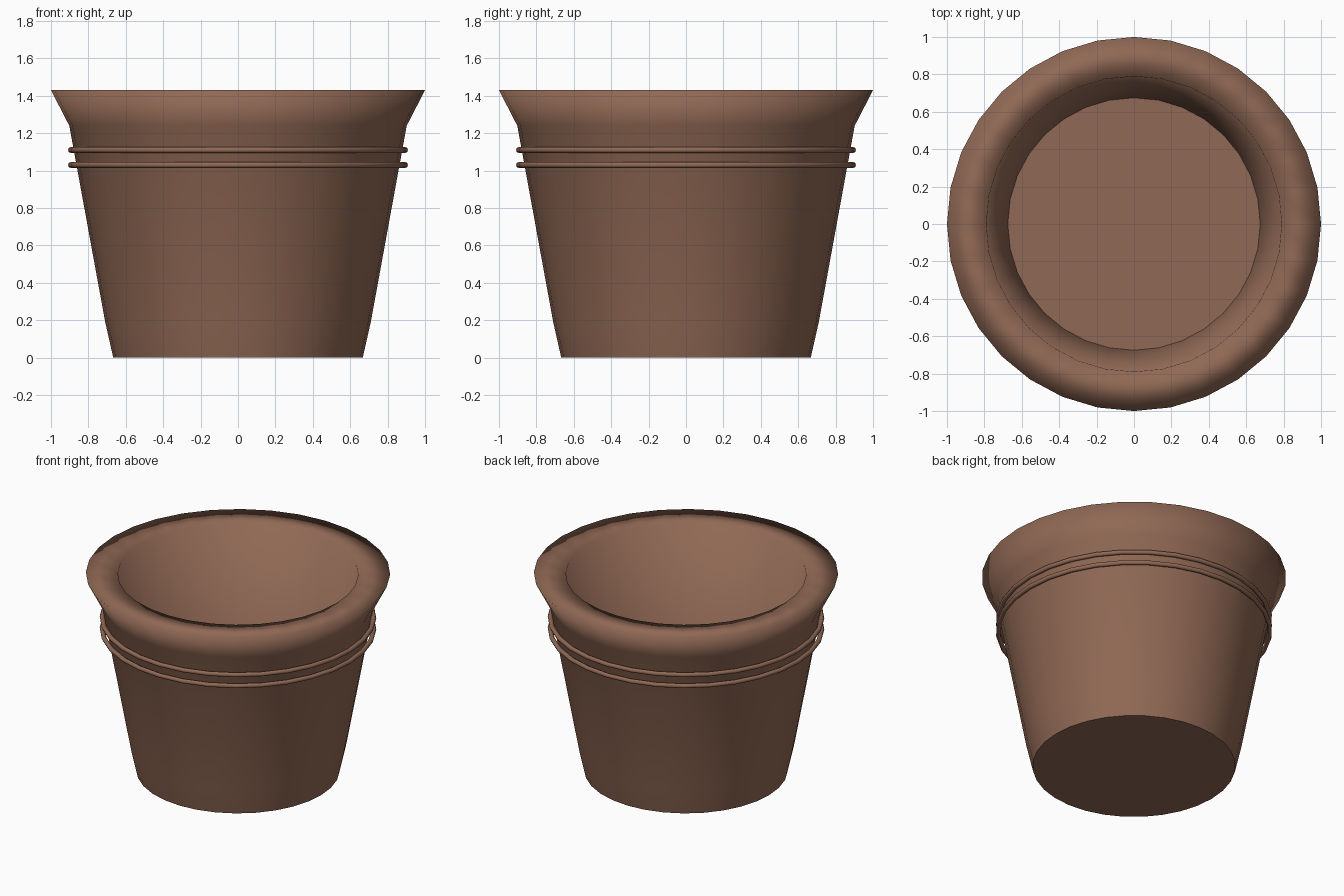
import bpy
import bmesh
from math import cos, sin, tau

cube = bpy.data.objects.get("Cube")
if cube:
    bpy.data.objects.remove(cube, do_unlink=True)

# Terracotta material
clay = bpy.data.materials.new("brown_clay")
clay.use_nodes = True
colour = (0.28, 0.14, 0.09, 1)
clay.diffuse_color = colour
shader = clay.node_tree.nodes["Principled BSDF"]
shader.inputs["Base Color"].default_value = colour
shader.inputs["Roughness"].default_value = 0.8

SIDES = 32


def lathe(name, profile, capped):
    """Turn (radius, height) points about z; capped ends are flat, others join up."""
    bm = bmesh.new()
    rings = []
    for r, z in profile:
        angles = [tau * i / SIDES for i in range(SIDES)]
        rings.append([bm.verts.new((r * cos(a), r * sin(a), z)) for a in angles])
    pairs = list(zip(rings, rings[1:]))
    if not capped:
        pairs.append((rings[-1], rings[0]))
    for low, high in pairs:
        for i in range(SIDES):
            j = (i + 1) % SIDES
            bm.faces.new((low[i], low[j], high[j], high[i])).smooth = True
    if capped:
        for ring in (rings[0], rings[-1]):
            cap = bm.faces.new(ring)
            for edge in cap.edges:
                edge.smooth = False
    bmesh.ops.recalc_face_normals(bm, faces=bm.faces[:])
    mesh = bpy.data.meshes.new(name)
    bm.to_mesh(mesh)
    bm.free()
    mesh.materials.append(clay)
    obj = bpy.data.objects.new(name, mesh)
    bpy.context.collection.objects.link(obj)
    return obj


# Pot: base, outer wall, flared rim, inner wall and floor
lathe("pot_body", [(0.667, 0), (0.71, 0.19), (0.902, 1.24), (1.0, 1.43),
                   (0.79, 1.425), (0.675, 0.15)], True)

# Two thin bands around the wall
for name, height in (("lower_band", 1.03), ("upper_band", 1.11)):
    section = [(0.893 + 0.016 * cos(tau * k / 8), height + 0.016 * sin(tau * k / 8))
               for k in range(8)]
    lathe(name, section, False)
